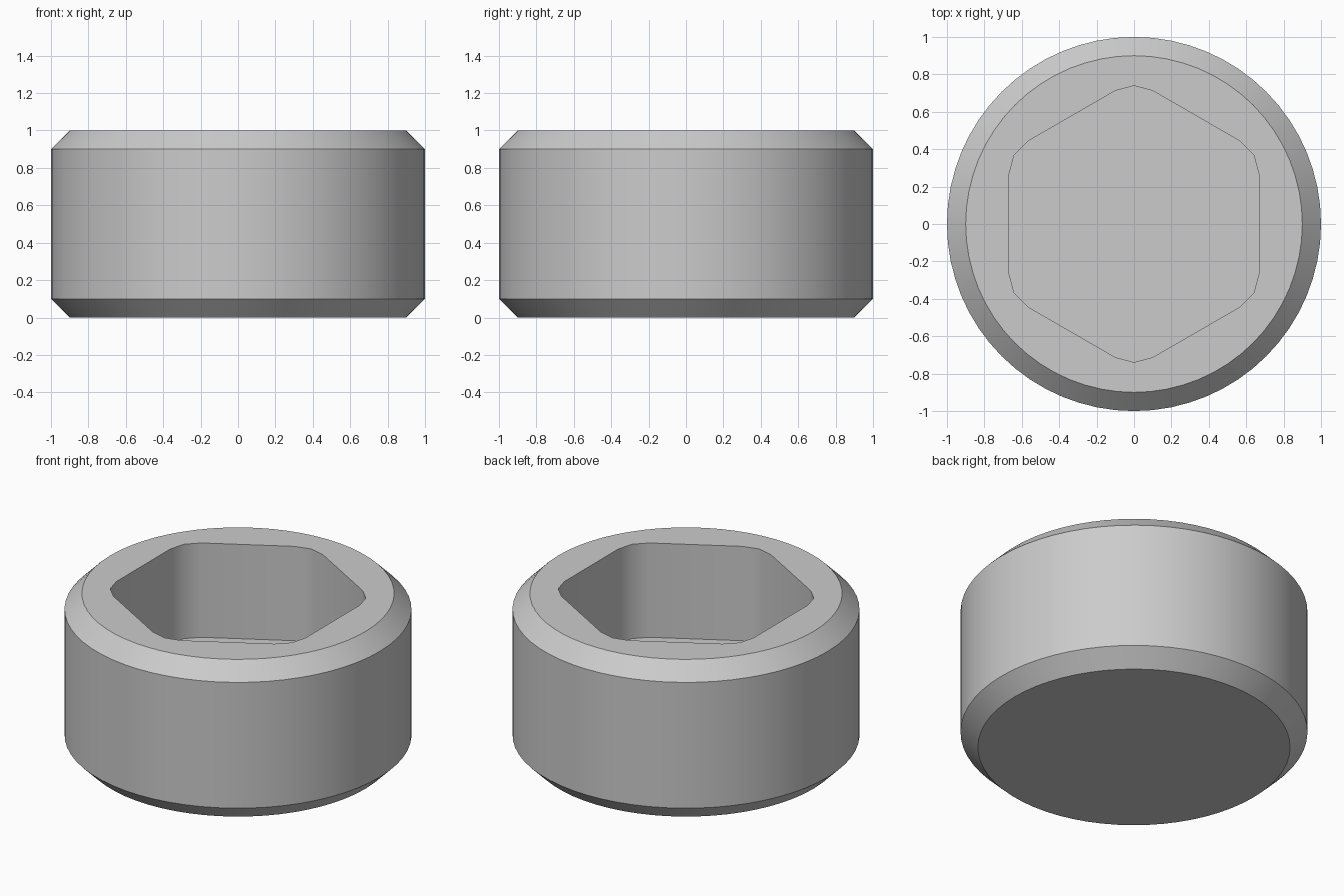
import bpy
import bmesh
from math import sin, cos, pi, radians

if "Cube" in bpy.data.objects:
    bpy.data.objects.remove(bpy.data.objects["Cube"])

SIDES = 64
HEIGHT, RADIUS, CHAMFER = 1.0, 1.0, 0.1
APOTHEM, FILLET, POCKET_FLOOR = 0.667, 0.2, 0.4

# One plain grey material
grey = bpy.data.materials.new("light_grey")
grey.use_nodes = True
colour = (0.6, 0.6, 0.6, 1)
grey.diffuse_color = colour
grey.node_tree.nodes["Principled BSDF"].inputs["Base Color"].default_value = colour


def circle(radius):
    return [(radius * cos(2 * pi * i / SIDES), radius * sin(2 * pi * i / SIDES))
            for i in range(SIDES)]


def rounded_hexagon():
    """Hexagon pointing along y, each corner rounded in two steps."""
    points = []
    centre = (APOTHEM - FILLET) / cos(pi / 6)
    for k in range(6):
        corner = pi / 6 + k * pi / 3
        for turn in (-pi / 6, 0, pi / 6):
            a = corner + turn
            points.append((centre * cos(corner) + FILLET * cos(a),
                           centre * sin(corner) + FILLET * sin(a)))
    return points


bm = bmesh.new()


def ring(points, z):
    return [bm.verts.new((x, y, z)) for x, y in points]


def wall(a, b):
    for i in range(len(a)):
        j = (i + 1) % len(a)
        bm.faces.new((a[i], a[j], b[j], b[i]))


def ring_edges(r):
    return [bm.edges.get((r[i], r[i - 1])) for i in range(len(r))]


# Chamfered outer drum
levels = [(RADIUS - CHAMFER, 0), (RADIUS, CHAMFER),
          (RADIUS, HEIGHT - CHAMFER), (RADIUS - CHAMFER, HEIGHT)]
outer = [ring(circle(r), z) for r, z in levels]
for low, high in zip(outer, outer[1:]):
    wall(low, high)
bm.faces.new(outer[0][::-1])

# Blind hexagonal pocket
mouth = ring(rounded_hexagon(), HEIGHT)
floor = ring(rounded_hexagon(), POCKET_FLOOR)
wall(mouth, floor)
bm.faces.new(floor)

# Flat rim between drum and pocket
bmesh.ops.triangle_fill(bm, use_beauty=True, normal=(0, 0, 1),
                        edges=ring_edges(outer[-1]) + ring_edges(mouth))
bmesh.ops.recalc_face_normals(bm, faces=bm.faces)

mesh = bpy.data.meshes.new("hex_socket_plug")
bm.to_mesh(mesh)
bm.free()
mesh.materials.append(grey)
plug = bpy.data.objects.new("hex_socket_plug", mesh)
bpy.context.collection.objects.link(plug)

bpy.ops.object.select_all(action='DESELECT')
plug.select_set(True)
bpy.context.view_layer.objects.active = plug
bpy.ops.object.shade_smooth_by_angle(angle=radians(35))
